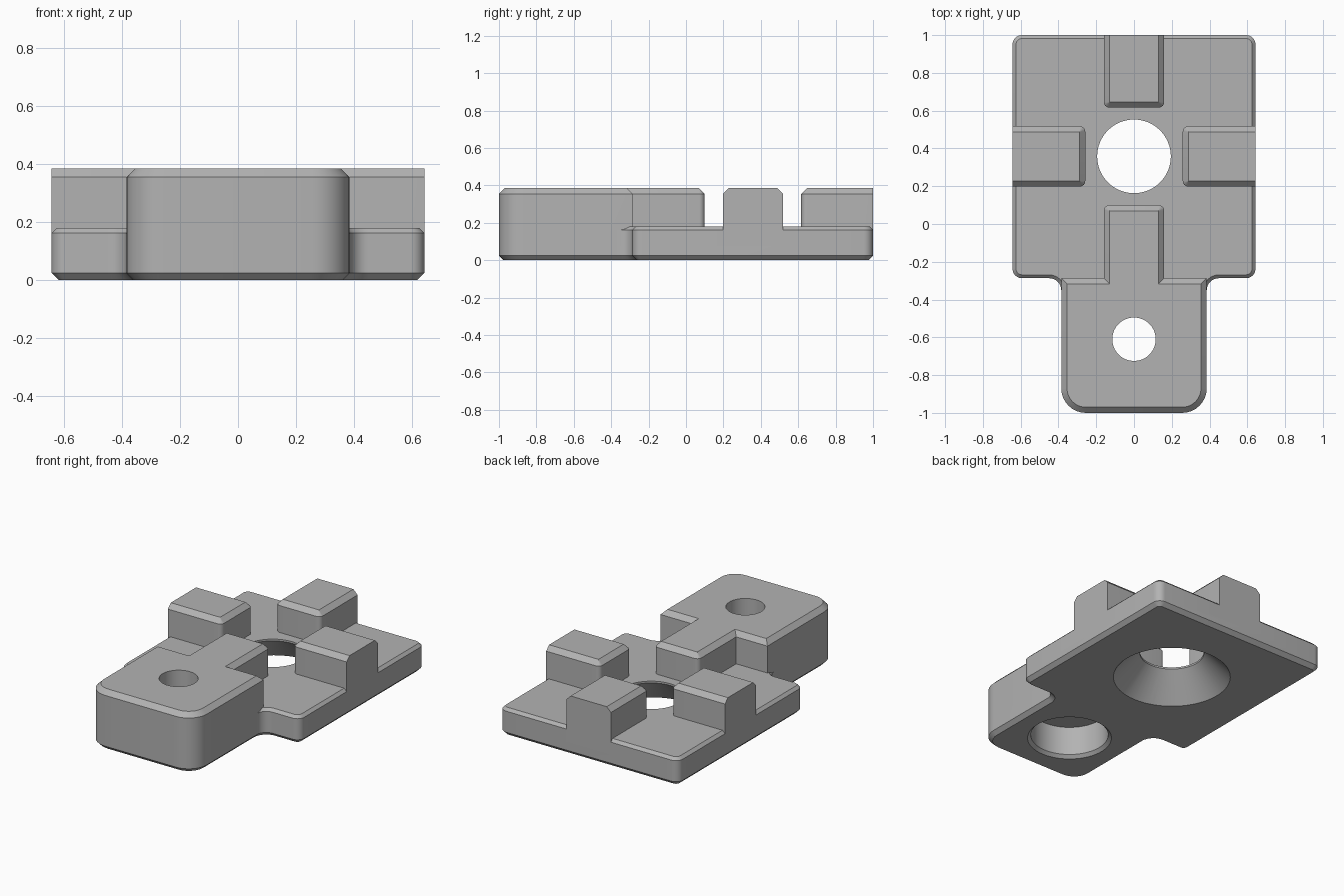
import bpy, bmesh, math
from mathutils import Vector, Matrix

cube = bpy.data.objects.get("Cube")
if cube:
    bpy.data.objects.remove(cube, do_unlink=True)

grey = bpy.data.materials.new("plain grey")
grey.use_nodes = True
colour = (0.45, 0.45, 0.45, 1)
grey.diffuse_color = colour
grey.node_tree.nodes["Principled BSDF"].inputs["Base Color"].default_value = colour

HALF_W, BACK, NECK_W, STEP = 0.643, 1.0, 0.385, -0.287
PLATE_TOP, TOP = 0.18, 0.385
HUB = Vector((0, 0.358, 0))
ARM_W, ARM_IN = 0.16, 0.258


def round_corners(points, segments=8):
    """Replace each (x, y, radius) corner by an arc."""
    outline = []
    for i, (x, y, r) in enumerate(points):
        p = Vector((x, y))
        if r == 0:
            outline.append(p)
            continue
        a = (Vector(points[i - 1][:2]) - p).normalized()
        b = (Vector(points[(i + 1) % len(points)][:2]) - p).normalized()
        half = a.angle(b) / 2
        centre = p + (a + b).normalized() * r / math.sin(half)
        start = p + a * r / math.tan(half) - centre
        end = p + b * r / math.tan(half) - centre
        sweep = start.angle(end)
        for k in range(segments + 1):
            t = k / segments
            outline.append(centre + (start * math.sin((1 - t) * sweep)
                                     + end * math.sin(t * sweep)) / math.sin(sweep))
    return outline


def finish(bm, name):
    bmesh.ops.recalc_face_normals(bm, faces=bm.faces)
    mesh = bpy.data.meshes.new(name)
    bm.to_mesh(mesh)
    bm.free()
    mesh.materials.append(grey)
    obj = bpy.data.objects.new(name, mesh)
    bpy.context.collection.objects.link(obj)
    return obj


def prism(name, points, z0, z1, top=0, bottom=0, keep=lambda c: True):
    """Extrude an outline and chamfer its rims where keep() allows."""
    bm = bmesh.new()
    face = bm.faces.new([bm.verts.new((p.x, p.y, z0)) for p in round_corners(points)])
    new = bmesh.ops.extrude_face_region(bm, geom=[face], use_keep_orig=True)["geom"]
    bmesh.ops.translate(bm, verts=[v for v in new if isinstance(v, bmesh.types.BMVert)],
                        vec=(0, 0, z1 - z0))
    bmesh.ops.recalc_face_normals(bm, faces=bm.faces)
    for z, size in ((z1, top), (z0, bottom)):
        if size:
            rim = [e for e in bm.edges if all(abs(v.co.z - z) < 1e-5 for v in e.verts)
                   and keep((e.verts[0].co + e.verts[1].co) / 2)]
            bmesh.ops.bevel(bm, geom=rim, offset=size, offset_type='OFFSET',
                            segments=1, affect='EDGES', clamp_overlap=False)
    return finish(bm, name)


def lathe(name, profile, centre, steps=64):
    """Closed turned solid, used to cut a hole."""
    bm = bmesh.new()
    rings = [[bm.verts.new((centre[0] + r * math.cos(math.tau * i / steps),
                            centre[1] + r * math.sin(math.tau * i / steps), z))
              for i in range(steps)] for r, z in profile]
    for low, high in zip(rings, rings[1:]):
        for i in range(steps):
            j = (i + 1) % steps
            bm.faces.new((low[i], low[j], high[j], high[i]))
    bm.faces.new(rings[0])
    bm.faces.new(rings[-1])
    return finish(bm, name)


def combine(body, other, operation):
    mod = body.modifiers.new(operation, 'BOOLEAN')
    mod.operation, mod.solver, mod.object = operation, 'EXACT', other
    bpy.ops.object.select_all(action='DESELECT')
    bpy.context.view_layer.objects.active = body
    body.select_set(True)
    bpy.ops.object.modifier_apply(modifier=mod.name)
    bpy.data.objects.remove(other, do_unlink=True)


def mirrored(half):
    return half + [(-x, y, r) for x, y, r in reversed(half)]


# Low plate with filleted shoulders that run into the neck
plate = prism("mounting_plate", mirrored([
    (0.34, -0.43, 0), (NECK_W, -0.37, 0), (NECK_W, STEP, 0.065),
    (HALF_W, STEP, 0.05), (HALF_W, BACK, 0.05)]), 0, PLATE_TOP, 0.018, 0.025)

# Tall neck block with the tongue that points at the hub
neck = prism("neck_block", mirrored([
    (NECK_W, -1, 0.13), (NECK_W, STEP, 0), (ARM_W, STEP, 0),
    (ARM_W, HUB.y - ARM_IN, 0.03)]), 0, TOP, 0.03, 0.025)
combine(plate, neck, 'UNION')

# Three raised arms around the hub, flush with the plate edges
for turn, reach in ((0, BACK - HUB.y), (90, HALF_W), (-90, HALF_W)):
    arm = prism("arm", mirrored([(ARM_W, ARM_IN, 0.03), (ARM_W, reach, 0)]),
                0.08, TOP, 0.03, keep=lambda c: c.y < reach - 1e-4)
    arm.data.transform(Matrix.Translation(HUB) @ Matrix.Rotation(math.radians(turn), 4, 'Z'))
    combine(plate, arm, 'UNION')

# Conical hub hole, and screw hole with a counterbore underneath
combine(plate, lathe("hub_cutter", [(0.365, -0.01), (0.195, 0.168), (0.195, 0.3)],
                     (0, HUB.y)), 'DIFFERENCE')
combine(plate, lathe("screw_cutter", [(0.265, -0.01), (0.235, 0.02), (0.235, 0.21),
                                      (0.115, 0.21), (0.115, 0.5)], (0, -0.61)), 'DIFFERENCE')

bpy.ops.object.select_all(action='DESELECT')
plate.select_set(True)
bpy.context.view_layer.objects.active = plate
bpy.ops.object.shade_smooth_by_angle(angle=math.radians(30))
